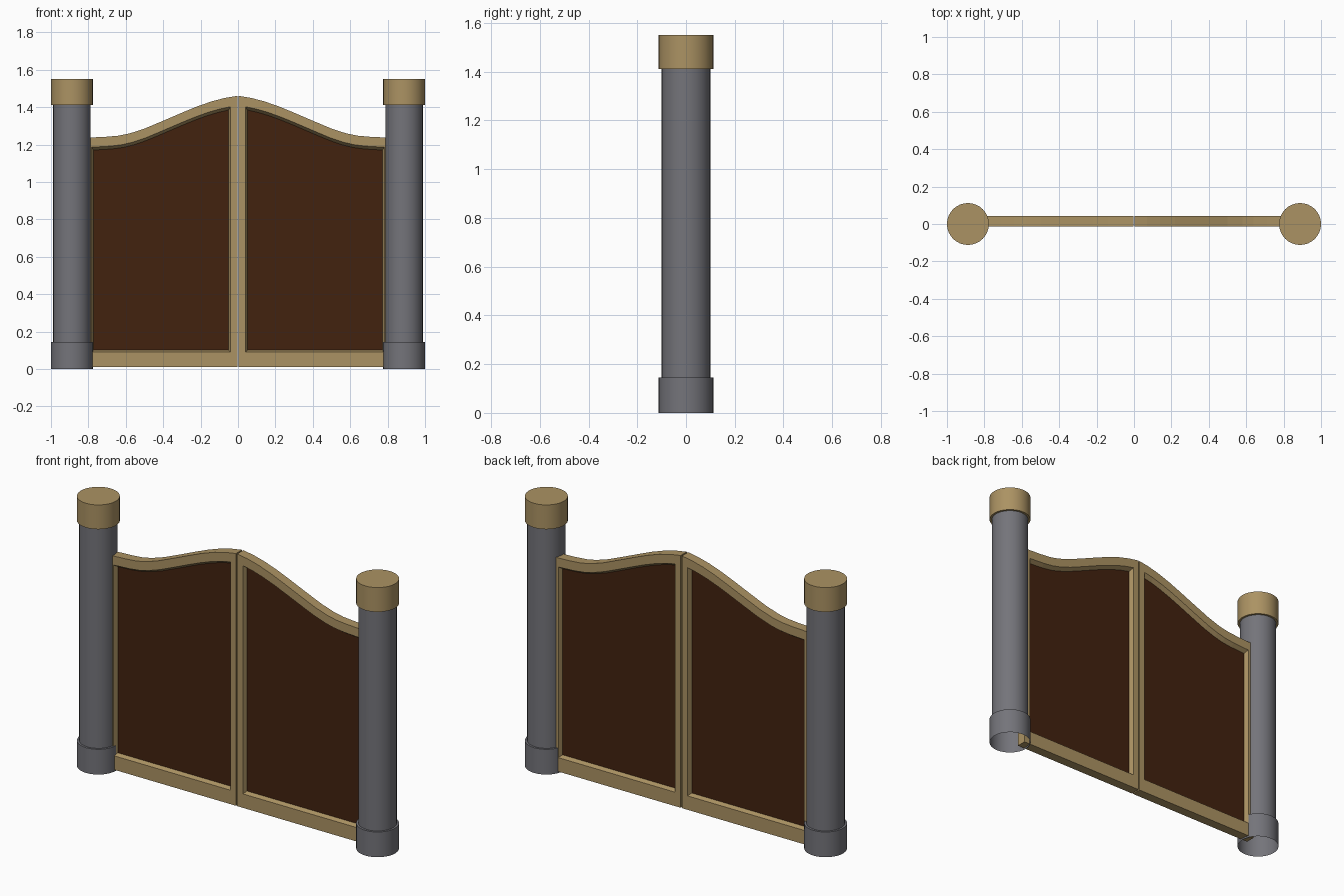
import bpy, bmesh, math

if "Cube" in bpy.data.objects:
    bpy.data.objects.remove(bpy.data.objects["Cube"])


def material(name, rgb):
    m = bpy.data.materials.new(name)
    m.diffuse_color = (*rgb, 1)
    m.use_nodes = True
    m.node_tree.nodes["Principled BSDF"].inputs["Base Color"].default_value = m.diffuse_color
    return m


TAN = material("tan wood", (0.41, 0.29, 0.125))
GREY = material("grey stone", (0.175, 0.175, 0.195))
BROWN = material("dark brown panel", (0.054, 0.016, 0.0048))


def finish(bm, name, mat, smooth=False):
    bmesh.ops.recalc_face_normals(bm, faces=bm.faces)
    me = bpy.data.meshes.new(name)
    bm.to_mesh(me)
    bm.free()
    ob = bpy.data.objects.new(name, me)
    bpy.context.collection.objects.link(ob)
    me.materials.append(mat)
    if smooth:
        bpy.ops.object.select_all(action='DESELECT')
        ob.select_set(True)
        bpy.context.view_layer.objects.active = ob
        bpy.ops.object.shade_smooth_by_angle(angle=math.radians(35))
    return ob


def lathe(name, cx, profile, mat, cap_top=False, n=32):
    bm = bmesh.new()
    rings = [[bm.verts.new((cx + r * math.cos(2 * math.pi * i / n),
                            r * math.sin(2 * math.pi * i / n), z)) for i in range(n)]
             for r, z in profile]
    for a, b in zip(rings, rings[1:]):
        for i in range(n):
            j = (i + 1) % n
            bm.faces.new((a[i], a[j], b[j], b[i]))
    if cap_top:
        bm.faces.new(rings[-1])
    return finish(bm, name, mat, True)


# Curved top edge of a gate leaf: (distance from centre, height)
TOP = [(0.004, 1.46), (0.07, 1.449), (0.14, 1.431), (0.22, 1.403), (0.30, 1.37),
       (0.40, 1.327), (0.50, 1.285), (0.58, 1.259), (0.64, 1.247), (0.71, 1.241), (0.82, 1.236)]


def top_z(x):
    for (x0, z0), (x1, z1) in zip(TOP, TOP[1:]):
        if x <= x1:
            return z0 + (z1 - z0) * (x - x0) / (x1 - x0)
    return TOP[-1][1]


def outline(x0, x1, z0, drop):
    """Leaf outline: two bottom corners, then the curved top."""
    pts = [(x0, z0), (x1, z0)]
    for x, _ in reversed(TOP):
        x = x0 + (x1 - x0) * (x - 0.004) / 0.816
        pts.append((x, top_z(x) - drop))
    return pts


OUTER = outline(0.004, 0.82, 0.01, 0)
INNER = outline(0.040, 0.782, 0.09, 0.052)
DEEP = outline(0.050, 0.772, 0.10, 0.068)
Y0, Y1, P0, P1 = -0.013, 0.043, 0.011, 0.019

for side, s in (("left", -1), ("right", 1)):
    # Post: stone shaft with open-bottomed wider base, and wooden cap
    lathe(side + "_post", s * 0.888,
          [(0.112, 0), (0.112, 0.145), (0.1, 0.145), (0.1, 1.41)], GREY)
    lathe(side + "_post_cap", s * 0.888,
          [(0.1, 1.41), (0.112, 1.41), (0.112, 1.55)], TAN, cap_top=True)

    # Gate frame: closed cross-section bridged round the outline, chamfered inside
    bm = bmesh.new()
    section = [(OUTER, Y0), (INNER, Y0), (DEEP, P0), (DEEP, P1), (INNER, Y1), (OUTER, Y1)]
    loops = [[bm.verts.new((s * x, y, z)) for x, z in pts] for pts, y in section]
    for a, b in zip(loops, loops[1:] + loops[:1]):
        for i in range(len(a)):
            j = (i + 1) % len(a)
            bm.faces.new((a[i], a[j], b[j], b[i]))
    finish(bm, side + "_gate_frame", TAN)

    # Recessed panel, seen from both sides
    bm = bmesh.new()
    f, b = [[bm.verts.new((s * x, y, z)) for x, z in DEEP] for y in (P0, P1)]
    bm.faces.new(f)
    bm.faces.new(b)
    for i in range(len(f)):
        j = (i + 1) % len(f)
        bm.faces.new((f[i], f[j], b[j], b[i]))
    finish(bm, side + "_gate_panel", BROWN)
